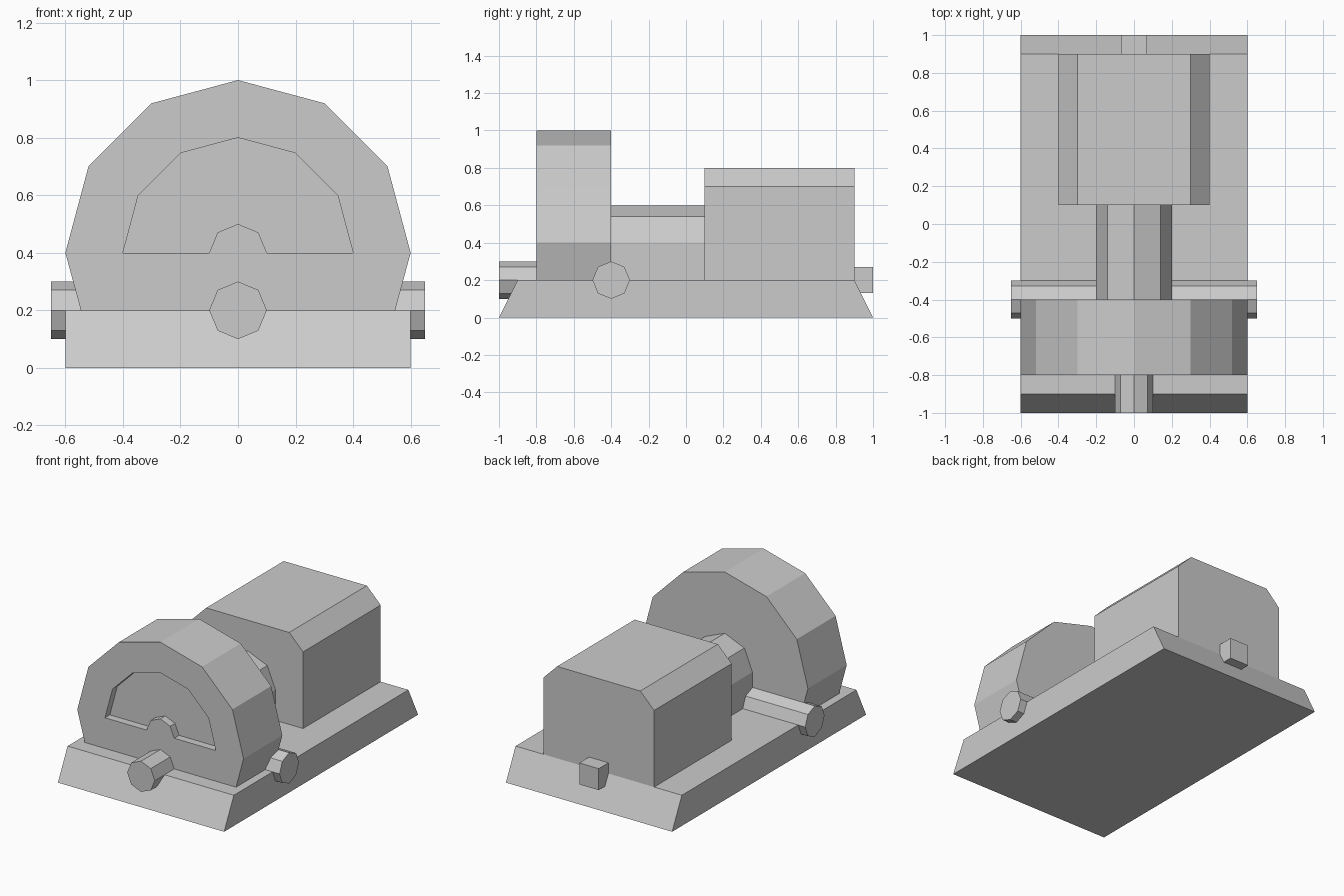
import bpy, bmesh, math

if "Cube" in bpy.data.objects:
    bpy.data.objects.remove(bpy.data.objects["Cube"])


def arc(radius, cu, cv, sides, count):
    """First `count` corners of a regular polygon, counter-clockwise from +u."""
    return [(cu + radius * math.cos(2 * math.pi * i / sides),
             cv + radius * math.sin(2 * math.pi * i / sides)) for i in range(count)]


def prism(name, profile, start, end, axis='Y'):
    """Extrude a (u, z) profile along X or Y."""
    def place(u, z, d):
        return (u, d, z) if axis == 'Y' else (d, u, z)
    bm = bmesh.new()
    face = bm.faces.new([bm.verts.new(place(u, z, start)) for u, z in profile])
    moved = bmesh.ops.extrude_face_region(bm, geom=[face], use_keep_orig=True)
    verts = [v for v in moved['geom'] if isinstance(v, bmesh.types.BMVert)]
    step = end - start
    bmesh.ops.translate(bm, verts=verts, vec=(0, step, 0) if axis == 'Y' else (step, 0, 0))
    bmesh.ops.recalc_face_normals(bm, faces=bm.faces)
    mesh = bpy.data.meshes.new(name)
    bm.to_mesh(mesh)
    bm.free()
    obj = bpy.data.objects.new(name, mesh)
    bpy.context.collection.objects.link(obj)
    return obj


# Base plate with sloped front and back ends
prism("base_plate", [(-1, 0), (1, 0), (0.9, 0.2), (-0.9, 0.2)], -0.6, 0.6, 'X')

# Twelve-sided drum, cut flat where it meets the base
drum = prism("drum", arc(0.6, 0, 0.4, 12, 7) + [(-0.546, 0.2), (0.546, 0.2)], -0.8, -0.4)

# Shallow half-round recess around a flush hub
cutter = prism("recess_cutter", arc(0.4, 0, 0.4, 12, 7) + arc(0.1, 0, 0.4, 8, 5)[::-1], -0.9, -0.75)
cutter.hide_render = True
cutter.hide_set(True)
cut = drum.modifiers.new("recess", 'BOOLEAN')
cut.operation = 'DIFFERENCE'
cut.solver = 'EXACT'
cut.object = cutter

# Shaft housing between drum and motor
prism("shaft_housing", arc(0.2, 0, 0.4, 8, 5) + [(-0.2, 0.2), (0.2, 0.2)], -0.4, 0.1)

# Motor block with chamfered top edges
prism("motor_block", [(-0.4, 0.2), (0.4, 0.2), (0.4, 0.7), (0.3, 0.8), (-0.3, 0.8), (-0.4, 0.7)], 0.1, 0.9)

# Octagonal pipes and the square rear connector
prism("cross_pipe", arc(0.1, -0.4, 0.2, 8, 8), -0.65, 0.65, 'X')
prism("front_pipe", arc(0.1, 0, 0.2, 8, 8), -1.0, -0.75)
s = 0.07
prism("rear_connector", [(-s, 0.2 - s), (s, 0.2 - s), (s, 0.2 + s), (-s, 0.2 + s)], 0.85, 1.0)
